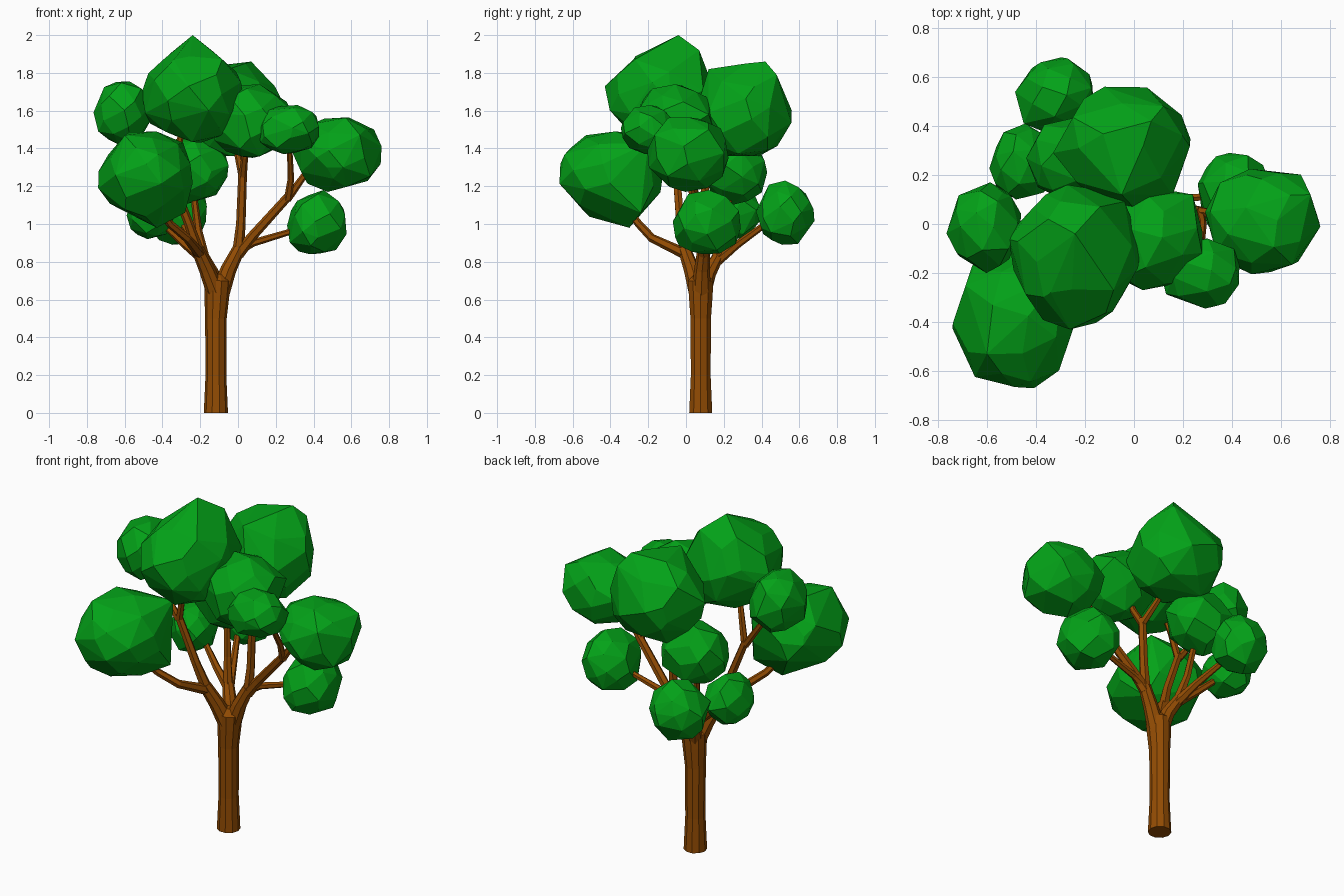
import bpy, bmesh, math, random
from mathutils import Vector

random.seed(7)


def material(name, rgb):
    m = bpy.data.materials.new(name)
    m.diffuse_color = (*rgb, 1)
    return m


leaf = material("leaf green", (0.001, 0.36, 0.009))
bark = material("bark brown", (0.29, 0.072, 0.001))


def finish(bm, name, mat):
    bmesh.ops.recalc_face_normals(bm, faces=bm.faces)
    me = bpy.data.meshes.new(name)
    bm.to_mesh(me)
    bm.free()
    me.materials.append(mat)
    ob = bpy.data.objects.new(name, me)
    bpy.context.collection.objects.link(ob)
    return ob


def tube(name, path, sides=6):
    """Tapered faceted tube along points (x, y, z, radius)."""
    bm = bmesh.new()
    pts = [Vector(p[:3]) for p in path]
    rings = []
    for i, p in enumerate(pts):
        d = (pts[min(i + 1, len(pts) - 1)] - pts[max(i - 1, 0)]).normalized()
        u = Vector((0, 1, 0)).cross(d) if abs(d.y) < 0.9 else Vector((0, 0, 1)).cross(d)
        u.normalize()
        v = d.cross(u)
        ring = []
        for k in range(sides):
            a = 2 * math.pi * k / sides
            ring.append(bm.verts.new(p + (u * math.cos(a) + v * math.sin(a)) * path[i][3]))
        rings.append(ring)
    for r, s in zip(rings, rings[1:]):
        for k in range(sides):
            j = (k + 1) % sides
            bm.faces.new((r[k], r[j], s[j], s[k]))
    bm.faces.new(rings[0])
    bm.faces.new(rings[-1])
    return finish(bm, name, bark)


def clump(name, lo, hi, corners=(), n=34):
    """Faceted leaf clump: hull of jittered sphere points fitted to a box, plus odd corners."""
    pts = []
    for i in range(n):
        z = 1 - 2 * (i + 0.5) / n
        a = i * 2.39996 + random.uniform(-0.25, 0.25)
        r = math.sqrt(1 - z * z)
        p = Vector((r * math.cos(a), r * math.sin(a), z + random.uniform(-.08, .08)))
        pts.append(p.normalized() * random.uniform(0.95, 1.07))
    mn = [min(p[k] for p in pts) for k in range(3)]
    mx = [max(p[k] for p in pts) for k in range(3)]
    bm = bmesh.new()
    for p in pts:
        bm.verts.new([lo[k] + (p[k] - mn[k]) / (mx[k] - mn[k]) * (hi[k] - lo[k])
                      for k in range(3)])
    for c in corners:
        bm.verts.new(c)
    bmesh.ops.convex_hull(bm, input=bm.verts)
    bmesh.ops.delete(bm, geom=[v for v in bm.verts if not v.link_faces], context='VERTS')
    # merge nearly coplanar triangles into larger facets
    bmesh.ops.dissolve_limit(bm, angle_limit=math.radians(9), verts=bm.verts, edges=bm.edges)
    return finish(bm, name, leaf)


# Trunk, flaring into the fork
tube("trunk", [(-.117, .078, 0, .064), (-.117, .078, .2, .055), (-.117, .078, .5, .057),
               (-.112, .078, .62, .066), (-.108, .078, .70, .07), (-.108, .078, .735, .035)], 10)

# Right limb and its branches
tube("right_limb", [(-.10, .08, .62, .052), (-.05, .085, .76, .042), (.005, .095, .87, .034)], 8)
tube("right_middle_branch", [(0, .095, .84, .032), (.015, .1, 1.0, .025), (.025, .1, 1.28, .023)])
tube("back_clump_branch", [(.025, .1, 1.25, .022), (.0, .2, 1.36, .018), (-.02, .28, 1.5, .015)])
tube("middle_clump_branch", [(.025, .1, 1.25, .022), (.035, .04, 1.35, .018), (.05, -.02, 1.5, .015)])
tube("right_outer_branch", [(0, .095, .84, .032), (.08, .085, .94, .026), (.27, .05, 1.15, .023)])
tube("right_clump_branch", [(.26, .05, 1.13, .022), (.36, .04, 1.27, .017), (.48, .03, 1.38, .013)])
tube("right_front_branch", [(.265, .05, 1.13, .022), (.28, .0, 1.24, .017), (.27, -.13, 1.48, .013)])
tube("right_low_branch", [(0, .095, .86, .028), (.08, .1, .90, .02), (.28, .11, .96, .016),
                          (.38, .11, .99, .013)])

# Left limb and its branches
tube("left_limb", [(-.11, .07, .62, .052), (-.165, .03, .76, .042), (-.215, -.01, .87, .034)], 8)
tube("front_left_branch", [(-.20, 0, .84, .03), (-.27, -.18, .925, .023), (-.36, -.25, 1.0, .021),
                           (-.45, -.34, 1.12, .015)])
tube("left_upper_branch", [(-.205, 0, .84, .032), (-.26, -.03, 1.0, .025), (-.36, -.05, 1.26, .022)])
tube("left_clump_branch", [(-.36, -.05, 1.24, .021), (-.46, -.04, 1.38, .017), (-.57, -.03, 1.53, .013)])
tube("top_clump_branch", [(-.355, -.05, 1.24, .021), (-.32, -.07, 1.4, .018), (-.28, -.1, 1.55, .014)])

# Back limb and its branches
tube("back_limb", [(-.11, .08, .62, .05), (-.14, .12, .74, .04), (-.18, .165, .82, .032)], 8)
tube("back_low_branch", [(-.17, .16, .80, .028), (-.22, .27, .89, .021), (-.31, .45, 1.02, .015)])
tube("back_left_branch", [(-.17, .15, .80, .028), (-.28, .19, .89, .021), (-.42, .25, 1.02, .015)])
tube("back_inner_branch", [(-.17, .15, .79, .028), (-.21, .20, .96, .022), (-.24, .24, 1.2, .016)])

# Leaf clumps
clump("top_clump", (-.51, -.43, 1.43), (.03, .16, 1.93),
      [(-.24, -.04, 2.0), (-.34, -.28, 1.87), (-.35, .02, 1.91), (-.14, .07, 1.92), (-.36, .12, 1.72)], 38)
clump("back_clump", (-.33, .07, 1.36), (.23, .56, 1.85),
      [(.12, .48, 1.79), (.07, .42, 1.86), (-.05, .12, 1.82), (.1, .43, 1.39), (-.04, .2, 1.36)], 38)
clump("front_left_clump", (-.74, -.67, 1.02), (-.24, -.12, 1.49),
      [(-.43, -.3, .98), (-.28, -.24, 1.06), (-.6, -.53, 1.47), (-.66, -.17, 1.27), (-.29, -.2, 1.43)], 38)
clump("left_clump", (-.765, -.20, 1.42), (-.46, .17, 1.755))
clump("right_front_clump", (.11, -.345, 1.37), (.43, -.06, 1.63))
clump("right_clump", (.29, -.205, 1.17), (.76, .225, 1.565),
      [(.3, .02, 1.42), (.46, .2, 1.45), (.72, .12, 1.5), (.47, -.17, 1.3)])
clump("right_low_clump", (.26, -.07, .84), (.575, .29, 1.18))
clump("middle_clump", (-.15, -.27, 1.35), (.28, .145, 1.74), [(.24, .12, 1.58), (.02, -.25, 1.5)])
clump("back_low_clump", (-.485, .37, .89), (-.165, .68, 1.23), [(-.27, .675, 1.08), (-.45, .41, 1.1)])
clump("back_left_clump", (-.59, .10, .92), (-.34, .41, 1.20))
clump("back_inner_clump", (-.44, .09, 1.10), (-.05, .43, 1.47))
